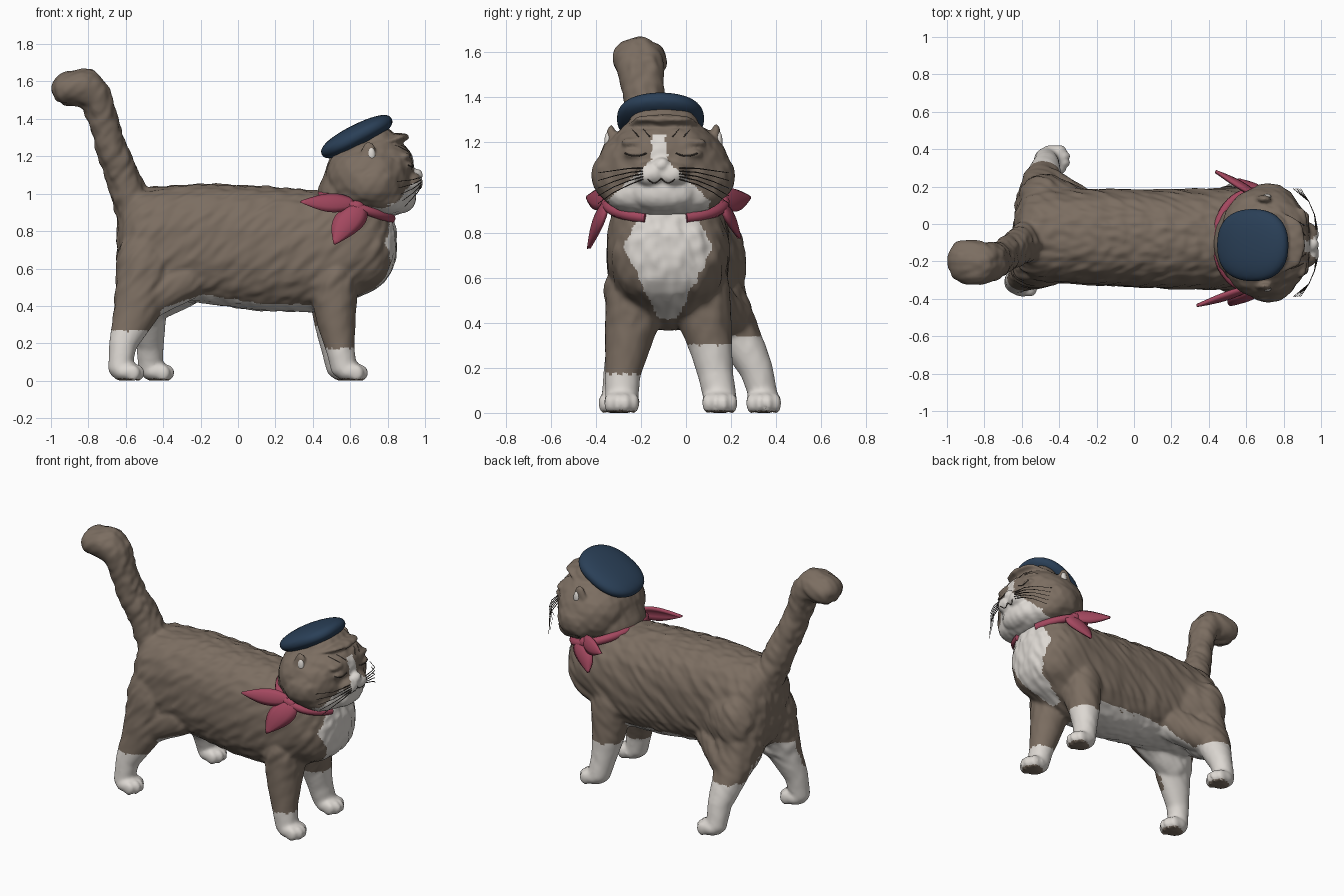
import bpy, bmesh, math
from mathutils import Vector, Matrix, noise
from mathutils.bvhtree import BVHTree

if "Cube" in bpy.data.objects:
    bpy.data.objects.remove(bpy.data.objects["Cube"])

CY = -0.1  # middle plane of the head


def mat(name, r, g, b):
    m = bpy.data.materials.new(name)
    m.diffuse_color = (r, g, b, 1)
    m.use_nodes = True
    m.node_tree.nodes["Principled BSDF"].inputs["Base Color"].default_value = m.diffuse_color
    return m


BROWN = mat("brown fur", 0.20, 0.155, 0.12)
WHITE = mat("white fur", 0.72, 0.685, 0.645)
DARK = mat("dark line", 0.05, 0.04, 0.033)
BLUE = mat("navy felt", 0.023, 0.05, 0.095)
PINK = mat("rose cloth", 0.37, 0.065, 0.115)


def add_obj(name, mesh, *mats):
    ob = bpy.data.objects.new(name, mesh)
    bpy.context.collection.objects.link(ob)
    for m in mats:
        mesh.materials.append(m)
    return ob


def finish(name, bm, material):
    me = bpy.data.meshes.new(name)
    bm.to_mesh(me)
    bm.free()
    me.shade_smooth()
    return add_obj(name, me, material)


def blob(bm, e, n=2.0):
    """Superellipsoid: centre xyz, radii xyz, roundness n."""
    for v in bmesh.ops.create_icosphere(bm, subdivisions=3, radius=1)["verts"]:
        p = v.co
        k = sum(abs(a) ** n for a in p) ** (1 / n)
        v.co = [e[i] + e[i + 3] * p[i] / k for i in range(3)]


def chain(bm, rows, n=2.0, steps=8):
    for a, b in zip(rows, rows[1:]):
        for i in range(steps + 1):
            t = i / steps
            blob(bm, [u + (w - u) * t for u, w in zip(a, b)], n)


def fuse(name, bm, voxel, rule, smooth, fur):
    """Melt the blobs together, add fur streaks, colour faces by rule."""
    ob = finish(name, bm, BROWN)
    r = ob.modifiers.new("melt", 'REMESH')
    r.mode, r.voxel_size = 'VOXEL', voxel
    s = ob.modifiers.new("soften", 'SMOOTH')
    s.factor, s.iterations = 0.5, smooth
    bpy.context.view_layer.update()
    dg = bpy.context.evaluated_depsgraph_get()
    new = bpy.data.meshes.new_from_object(ob.evaluated_get(dg))
    ob.modifiers.clear()
    ob.data = new
    d = Vector((-0.7, 0, -0.7))
    normals = [v.normal.copy() for v in new.vertices]
    for v, nm in zip(new.vertices, normals):
        along = v.co.dot(d)
        q = (v.co - d * along) * 24 + d * along * 6
        amount = fur * min(1, max(.15, (v.co.z - .2) * 3))
        v.co += nm * amount * noise.noise(q)
        v.co.z = max(v.co.z, 0)
    new.materials.clear()
    for m in (BROWN, WHITE):
        new.materials.append(m)
    for f in new.polygons:
        c = f.center
        f.material_index = 1 if rule(c, f.normal, 0.012 * noise.noise(c * 30)) else 0
        f.use_smooth = True
    return ob


# body, legs and tail
bm = bmesh.new()
chain(bm, [(-.47, -.06, .735, .18, .25, .30), (-.2, -.07, .735, .2, .26, .32),
           (.15, -.08, .705, .2, .265, .335), (.44, -.08, .69, .2, .27, .325),
           (.62, -.08, .73, .23, .268, .26), (.62, -.09, .9, .2, .24, .14)], 2.4)
chain(bm, [(-.55, -.08, .9, .1, .12, .13), (-.62, -.12, 1.1, .09, .1, .1),
           (-.68, -.16, 1.25, .08, .095, .1), (-.72, -.19, 1.4, .077, .09, .1),
           (-.76, -.2, 1.52, .085, .105, .1), (-.82, -.21, 1.57, .1, .12, .1),
           (-.9, -.2, 1.56, .1, .12, .09)])
legs = [  # thigh, knee, ankle, foot
    [(-.5, -.21, .6, .155, .13, .24), (-.54, -.255, .38, .125, .095, .1),
     (-.615, -.295, .2, .075, .07, .08), (-.63, -.31, .07, .065, .065, .06)],
    [(-.48, .09, .6, .16, .14, .26), (-.49, .22, .37, .11, .1, .1),
     (-.47, .31, .2, .075, .075, .08), (-.47, .345, .07, .065, .065, .06)],
    [(.51, -.225, .52, .13, .14, .18), (.525, -.255, .32, .105, .105, .1),
     (.545, -.28, .18, .078, .08, .08), (.565, -.285, .07, .07, .075, .06)],
    [(.5, .065, .52, .13, .135, .18), (.505, .105, .32, .1, .1, .1),
     (.52, .13, .18, .078, .08, .08), (.54, .15, .07, .07, .075, .06)]]
for leg in legs:
    chain(bm, leg)
    x, y = leg[-1][:2]
    blob(bm, (x + .03, y, .05, .08, .08, .055))
    for k in (-1.5, -.5, .5, 1.5):  # toes
        blob(bm, (x + .095 - .012 * k * k, y + .036 * k, .042, .04, .025, .045))
# haunch folds running from the hind legs into the belly
chain(bm, [(-.5, -.22, .43, .12, .1, .11), (-.28, -.2, .54, .12, .12, .11)])
chain(bm, [(-.47, .2, .42, .13, .1, .11), (-.26, .06, .52, .12, .12, .11)])
chain(bm, [(-.48, .12, .68, .14, .15, .2), (-.3, .06, .65, .14, .13, .2)])


def body_rule(c, n, j):
    x, y, z = c
    if z < .012 and n.z < -.7:
        return False  # dark paw pads
    if x < 0:
        line = .27 if y < -.05 else .34
    else:
        line = .17 if y < -.08 else .3
    if z < line + j:
        return True
    if n.z < -.6 and z < .46 and x < .42 and abs(y + .06) < .17 + max(0, -x - .2) * .3:
        return True
    if x < -.1 and z < .47 and n.y * (y + .06) < -.015:
        return True
    w = .03 + (z - .4) * .5 if z < .74 else .2 - (z - .74) * .6
    return x > .58 and n.x > .1 and z > .4 and abs(y + .08) < w + j


fuse("cat_body", bm, .0115, body_rule, 7, .010)

# head with folded ears, muzzle and brow fold
bm = bmesh.new()
for e in [(.7, CY, 1.08, .235, .295, .195), (.72, CY, 1.05, .19, .318, .16),
          (.72, CY, 1.16, .2, .24, .14), (.79, CY, 1.13, .15, .23, .16),
          (.74, CY, 1.26, .11, .16, .1), (.77, CY, .98, .15, .27, .105),
          (.86, CY, .98, .09, .15, .085)]:
    blob(bm, e, 2.4)
chain(bm, [(.59, CY, 1.0, .165, .22, .13), (.62, CY, 1.13, .145, .2, .1)])
chain(bm, [(.7, CY, 1.25, .1, .205, .024), (.86, CY, 1.302, .055, .13, .022)])
blob(bm, (.94, CY - .01, 1.1, .05, .04, .035))
for s in (-1, 1):
    blob(bm, (.915, CY - .01 + s * .05, 1.06, .075, .075, .058))
    blob(bm, (.9, CY + s * .12, 1.15, .038, .055, .025))
    blob(bm, (.89, CY + s * .12, 1.2, .035, .07, .022))
    chain(bm, [(.68, CY + s * .235, 1.17, .05, .025, .045),
               (.7, CY + s * .232, 1.235, .035, .022, .045)])


def head_rule(c, n, j):
    dy, z = abs(c.y + .12), c.z
    if z > 1.12:
        return c.x > .84 and z < 1.235 and dy < .034 + j
    if z < .94 and n.z < -.5:
        return c.x > .66 and dy < .22
    return c.x > .74 + j and dy < .034 + (1.12 - z) * 1.1 + j


head = fuse("cat_head", bm, .009, head_rule, 5, .005)

# white ear linings
for s in (-1, 1):
    bm = bmesh.new()
    blob(bm, (.712, CY + s * .246, 1.205, .022, .016, .042))
    finish("ear_lining", bm, WHITE)

# face lines projected on the head
tree = BVHTree.FromPolygons([v.co for v in head.data.vertices],
                            [p.vertices[:] for p in head.data.polygons])


def on_face(y, z):
    hit = tree.ray_cast(Vector((2, CY - .01 + y, z)), Vector((-1, 0, 0)))[0]
    return hit if hit else Vector((.75, CY + y, z))


def line(name, pts, r, material, cyclic=False, taper=False):
    cu = bpy.data.curves.new(name, 'CURVE')
    cu.dimensions, cu.bevel_depth, cu.bevel_resolution = '3D', r, 2
    cu.use_fill_caps = True
    sp = cu.splines.new('POLY')
    sp.points.add(len(pts) - 1)
    for i, p in enumerate(pts):
        sp.points[i].co = (*p, 1)
        if taper:
            sp.points[i].radius = 1 - .7 * i / len(pts)
    sp.use_cyclic_u, sp.use_smooth = cyclic, True
    add_obj(name, cu, material)


for s in (-1, 1):
    line("eye_line", [on_face(s * (.065 + .012 * i), 1.14 + .0008 * (i - 4) ** 2)
                      for i in range(9)], .0035, DARK)
    line("mouth_line", [on_face(s * .01 * i, 1.04 - .02 * math.sin(i * .5))
                        for i in range(7)], .003, DARK)
    for k in range(2):
        line("brow_stripe", [on_face(s * (.05 + .05 * k + .006 * i), 1.225 + .007 * i)
                             for i in range(6)], .003, DARK, taper=True)
    for k in range(5):  # whiskers
        a = on_face(s * .08, 1.085 - .012 * k)
        line("whisker", [a, Vector((.965, CY + s * .15, 1.085 - .018 * k)),
                         Vector((.935, CY + s * .22, 1.075 - .024 * k)),
                         Vector((.85 + .01 * k, CY + s * .29, 1.065 - .034 * k))],
             .003, DARK, taper=True)

# tilted beret
bm = bmesh.new()
blob(bm, (0, 0, 0, .212, .195, .064), 2.4)
bmesh.ops.transform(bm, verts=bm.verts, matrix=Matrix.Translation((.635, -.113, 1.305))
                    @ Matrix.Rotation(math.radians(-27), 4, 'Y'))
finish("beret", bm, BLUE).modifiers.new("round", 'SUBSURF').levels = 1

# neckerchief band, tucked under the chin
line("neckerchief_band", [(.635 + .195 * math.cos(t), -.09 + .258 * math.sin(t),
                           .928 - .065 * math.cos(t))
                          for t in (.35 + i * (math.tau - .7) / 48 for i in range(49))],
     .026, PINK)


def leaf(name, a, b, side, half):
    """Pointed cloth end from knot a to tip b with a raised fold."""
    a, b, side = Vector(a), Vector(b), Vector(side).normalized()
    up = (b - a).cross(side).normalized()
    if up.y * (a.y - CY) < 0:
        up = -up
    bm, rows, n = bmesh.new(), [], 12
    for i in range(n + 1):
        t = i / n
        w = half * (.25 * (1 - t) + math.sin(math.pi * t ** .8)) + .002
        c = a.lerp(b, t)
        rows.append([bm.verts.new(c + side * w * k + up * .3 * w * (1 - k * k))
                     for k in (-1, -.5, 0, .5, 1)])
    for r, q in zip(rows, rows[1:]):
        for k in range(4):
            bm.faces.new((r[k], r[k + 1], q[k + 1], q[k]))
    bmesh.ops.recalc_face_normals(bm, faces=bm.faces)
    m = finish(name, bm, PINK).modifiers.new("cloth", 'SOLIDIFY')
    m.thickness, m.offset = .018, 0


# knots and pointed ends on both sides
leaf("scarf_end_back", (.62, -.34, .945), (.335, -.435, .955), (.1, .35, 1), .042)
leaf("scarf_end_low", (.65, -.345, .94), (.515, -.43, .73), (1, .1, -.2), .068)
leaf("scarf_end_back", (.66, .15, .935), (.435, .28, .955), (.1, -.35, 1), .042)
leaf("scarf_end_low", (.68, .155, .93), (.56, .235, .775), (1, -.1, -.2), .06)
for y in (-.345, .165):
    bm = bmesh.new()
    blob(bm, (.635, y, .93, .04, .03, .035))
    finish("scarf_knot", bm, PINK)
